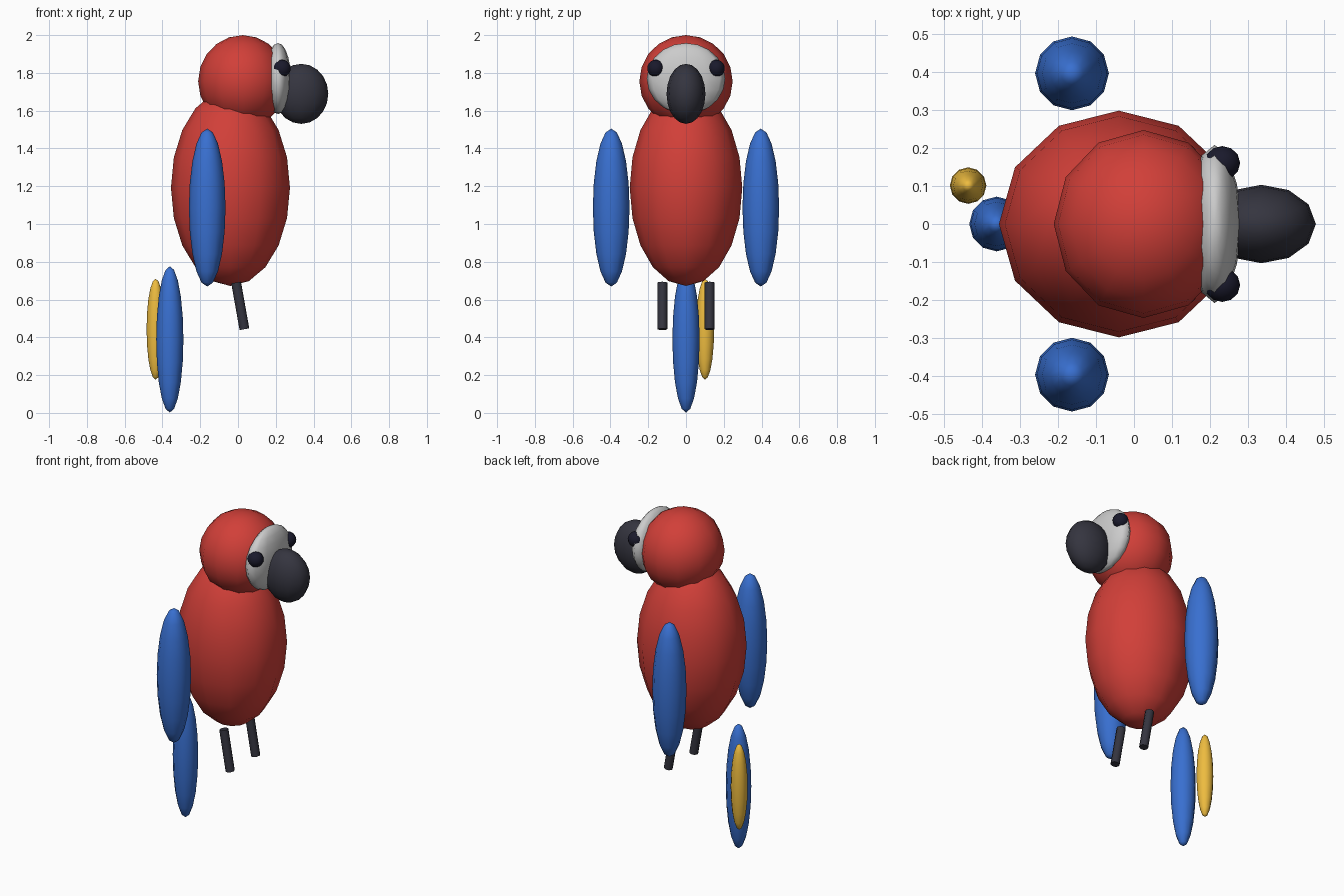
import bpy
from mathutils import Vector

if "Cube" in bpy.data.objects:
    bpy.data.objects.remove(bpy.data.objects["Cube"])


def material(name, rgb):
    m = bpy.data.materials.new(name)
    m.diffuse_color = (*rgb, 1.0)
    m.use_nodes = True
    m.node_tree.nodes["Principled BSDF"].inputs["Base Color"].default_value = m.diffuse_color
    return m


RED = material("red", (0.64, 0.05, 0.04))
BLUE = material("blue", (0.04, 0.16, 0.63))
YELLOW = material("yellow", (0.85, 0.50, 0.05))
PALE = material("pale", (0.65, 0.65, 0.65))
DARK = material("dark", (0.035, 0.035, 0.05))
EYE = material("eye_dark", (0.01, 0.01, 0.025))


def finish(obj, name, mat, angle):
    obj.name = name
    obj.data.materials.append(mat)
    bpy.ops.object.shade_smooth_by_angle(angle=angle)
    return obj


def ellipsoid(name, centre, radii, mat):
    """Coarse smooth-shaded ellipsoid."""
    bpy.ops.mesh.primitive_uv_sphere_add(segments=12, ring_count=10,
                                         radius=1, location=centre)
    obj = bpy.context.object
    obj.scale = radii
    bpy.ops.object.transform_apply(location=False, rotation=False, scale=True)
    return finish(obj, name, mat, 3.1)


def rod(name, start, end, radius, mat):
    """Eight-sided cylinder between two points."""
    a, b = Vector(start), Vector(end)
    bpy.ops.mesh.primitive_cylinder_add(vertices=8, radius=radius,
                                        depth=(b - a).length, location=(a + b) / 2)
    obj = bpy.context.object
    obj.rotation_euler = (b - a).to_track_quat('Z', 'Y').to_euler()
    return finish(obj, name, mat, 0.9)


# Body and head
ellipsoid("body", (-0.04, 0, 1.192), (0.315, 0.298, 0.52), RED)
ellipsoid("head", (0.025, 0, 1.755), (0.236, 0.247, 0.245), RED)

# Face patch and beak, facing +x
ellipsoid("face_patch", (0.212, 0, 1.77), (0.068, 0.208, 0.188), PALE)
ellipsoid("beak", (0.335, 0, 1.689), (0.143, 0.103, 0.159), DARK)

# Paired eyes, wings and legs
for side, s in (("left", 1), ("right", -1)):
    ellipsoid(side + "_eye", (0.232, s * 0.16, 1.824), (0.047, 0.045, 0.046), EYE)
    ellipsoid(side + "_wing", (-0.163, s * 0.396, 1.087), (0.097, 0.097, 0.418), BLUE)
    rod(side + "_leg", (-0.01, s * 0.125, 0.69), (0.034, s * 0.125, 0.443), 0.026, DARK)

# Tail feathers
ellipsoid("tail_feather", (-0.361, 0, 0.389), (0.072, 0.072, 0.387), BLUE)
ellipsoid("side_tail_feather", (-0.436, 0.101, 0.443), (0.048, 0.048, 0.267), YELLOW)
